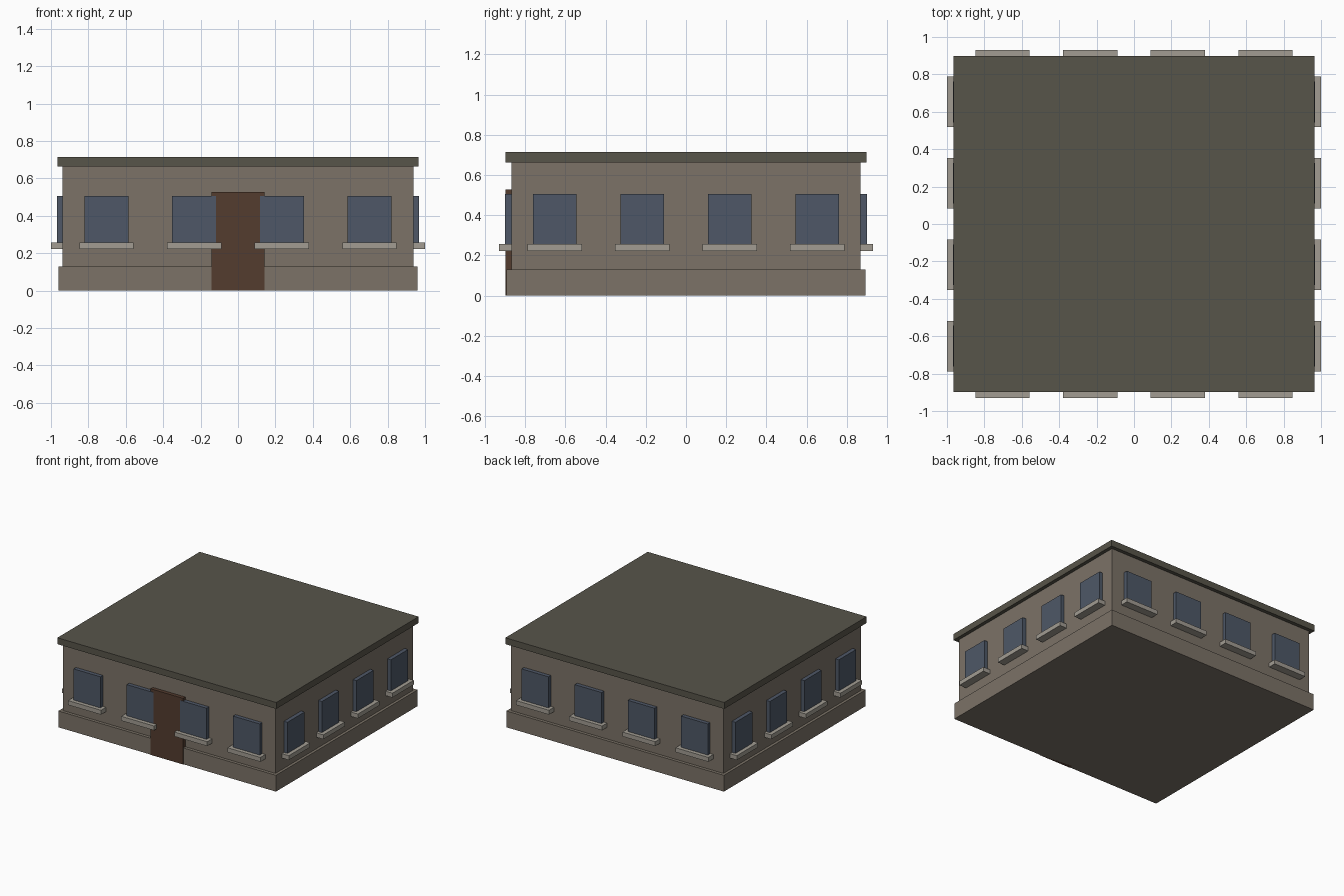
import bpy
from math import pi
from mathutils import Matrix

cube = bpy.data.objects.get("Cube")
if cube:
    bpy.data.objects.remove(cube, do_unlink=True)


def material(name, rgb):
    mat = bpy.data.materials.new(name)
    mat.use_nodes = True
    mat.diffuse_color = (*rgb, 1)
    mat.node_tree.nodes["Principled BSDF"].inputs["Base Color"].default_value = (*rgb, 1)
    return mat


STONE = material("brown stone", (0.20, 0.17, 0.136))
ROOF = material("dark roof", (0.097, 0.09, 0.068))
GLASS = material("blue grey glass", (0.077, 0.097, 0.135))
SILL = material("pale sill", (0.36, 0.335, 0.29))
WOOD = material("brown door", (0.088, 0.045, 0.028))


def box(name, mat, x, y, z, turn=0):
    """Box spanning the x, y and z ranges, turned about the vertical axis."""
    bpy.ops.mesh.primitive_cube_add(size=1)
    obj = bpy.context.object
    obj.name = name
    spans = (x, y, z)
    centre = [(a + b) / 2 for a, b in spans]
    size = [b - a for a, b in spans]
    shape = Matrix.Translation(centre) @ Matrix.Diagonal((*size, 1))
    obj.data.transform(Matrix.Rotation(turn, 4, "Z") @ shape)
    obj.data.materials.append(mat)
    return obj


def slab(name, mat, half_x, half_y, z):
    return box(name, mat, (-half_x, half_x), (-half_y, half_y), z)


# Building body
slab("plinth", STONE, 0.96, 0.893, (0, 0.13))
slab("walls", STONE, 0.938, 0.868, (0.13, 0.663))
slab("roof_slab", ROOF, 0.966, 0.897, (0.663, 0.714))

# Front door
box("front_door", WOOD, (-0.143, 0.143), (-0.897, -0.86), (0, 0.527))

# Four windows with sills on each side: turn, wall distance, spacing, widths
long_side = (0.868, 0.469, 0.236, 0.29)
short_side = (0.938, 0.435, 0.218, 0.27)
sides = {"front": (0, long_side), "left": (pi / 2, short_side),
         "back": (pi, long_side), "right": (-pi / 2, short_side)}
for side, (turn, (wall, gap, pane, ledge)) in sides.items():
    for i in range(4):
        c = (i - 1.5) * gap
        box(f"{side}_window_{i + 1}", GLASS, (c - pane / 2, c + pane / 2),
            (-wall - 0.031, -wall + 0.01), (0.24, 0.505), turn)
        box(f"{side}_sill_{i + 1}", SILL, (c - ledge / 2, c + ledge / 2),
            (-wall - 0.062, -wall + 0.01), (0.222, 0.257), turn)
